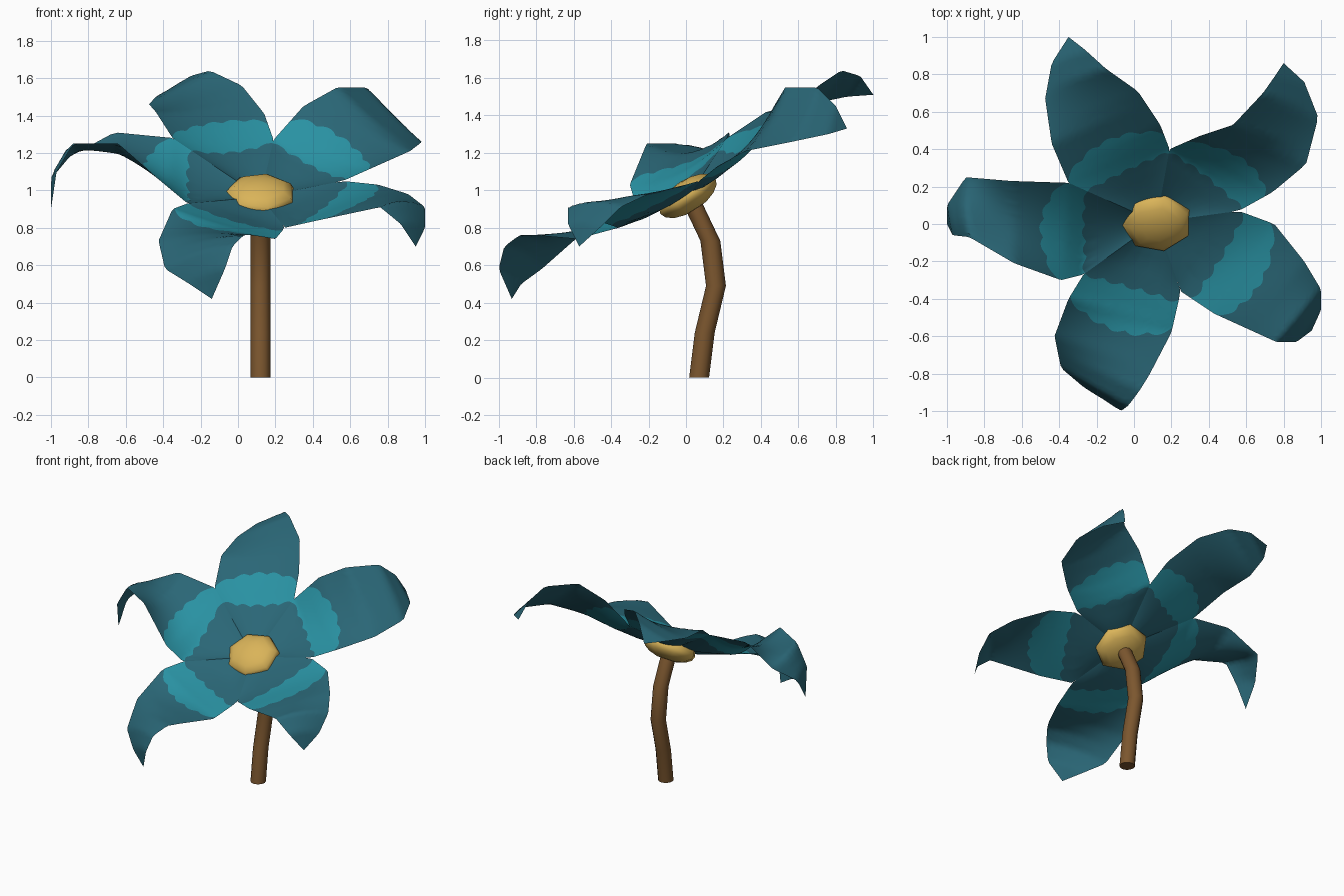
import bpy, bmesh, math
from mathutils import Vector, Matrix

cube = bpy.data.objects.get("Cube")
if cube:
    bpy.data.objects.remove(cube, do_unlink=True)


def material(name, rgb):
    mat = bpy.data.materials.new(name)
    mat.use_nodes = True
    color = (*rgb, 1.0)
    mat.diffuse_color = color
    mat.node_tree.nodes["Principled BSDF"].inputs["Base Color"].default_value = color
    return mat


DARK = material("dark teal", (0.023, 0.134, 0.182))
LIGHT = material("light teal", (0.022, 0.284, 0.362))
GOLD = material("gold", (0.7, 0.455, 0.1))
BROWN = material("brown", (0.2, 0.094, 0.028))


def finish(bm, name, mats, angle):
    mesh = bpy.data.meshes.new(name)
    bm.to_mesh(mesh)
    bm.free()
    obj = bpy.data.objects.new(name, mesh)
    bpy.context.scene.collection.objects.link(obj)
    for mat in mats:
        mesh.materials.append(mat)
    bpy.ops.object.select_all(action='DESELECT')
    obj.select_set(True)
    bpy.context.view_layer.objects.active = obj
    bpy.ops.object.shade_smooth_by_angle(angle=math.radians(angle))


def along(points, t):
    """Point at the fraction t of a polyline's length."""
    lengths = [(b - a).length for a, b in zip(points, points[1:])]
    rest = t * sum(lengths)
    for a, b, length in zip(points, points[1:], lengths):
        if rest <= length:
            return a.lerp(b, rest / length)
        rest -= length
    return points[-1].copy()


# Flower heart, and the notches where neighbouring petals meet
HEART = Vector((0.12, 0.01, 0.965))
BACK = (0.19, 0.40, 1.27)
RIGHT = (0.56, 0.07, 1.05)
FRONT = (0.25, -0.36, 0.80)
FRONT_LEFT = (-0.27, -0.27, 0.93)
BACK_LEFT = (-0.35, 0.22, 1.28)
COLS = 48
ROWS = (8, 8, 24)


def petal(name, edge_a, edge_b, tip, lifts):
    """Sheet between two edges, its middle lifted or cupped, with a scalloped light band."""
    a = [HEART] + [Vector(p) for p in edge_a] + [Vector(tip)]
    b = [HEART] + [Vector(p) for p in edge_b] + [Vector(tip)]
    stations = (0, *lifts, 0)

    def surface(u, t):
        p = along(a, t).lerp(along(b, t), u)
        place = t * (len(stations) - 1)
        k = min(int(place), len(stations) - 2)
        lift = stations[k] + (stations[k + 1] - stations[k]) * (place - k)
        p.z += lift * 4 * u * (1 - u)
        return p

    def reach(u, radius):
        low, high = 0.0, 0.85
        for _ in range(16):
            mid = (low + high) / 2
            if (surface(u, mid) - HEART).length < radius:
                low = mid
            else:
                high = mid
        return low

    bm = bmesh.new()
    columns = []
    for j in range(COLS + 1):
        u = j / COLS
        wave = 0.022 * abs(math.sin(u * math.pi * 5))
        side = (2 * u - 1) ** 2
        stops = (0.0, reach(u, 0.385 + 0.085 * side + wave),
                 reach(u, 0.63 - 0.02 * side + wave), 1.0)
        ts = [0.0]
        for start, end, count in zip(stops, stops[1:], ROWS):
            ts += [start + (end - start) * (k + 1) / count for k in range(count)]
        columns.append([bm.verts.new(surface(u, t)) for t in ts])
    for left, right in zip(columns, columns[1:]):
        for i in range(sum(ROWS)):
            face = bm.faces.new((left[i], right[i], right[i + 1], left[i + 1]))
            face.material_index = int(ROWS[0] <= i < ROWS[0] + ROWS[1])
    bmesh.ops.remove_doubles(bm, verts=bm.verts, dist=0.0001)
    finish(bm, name, (DARK, LIGHT), 60)


# Petals
petal("back_petal",
      [BACK_LEFT, (-0.44, 0.43, 1.42), (-0.475, 0.67, 1.46), (-0.44, 0.86, 1.5)],
      [BACK, (0.14, 0.53, 1.41), (0.02, 0.71, 1.56), (-0.15, 0.83, 1.64), (-0.26, 0.93, 1.61)],
      (-0.35, 1.0, 1.51), (-0.035, -0.045, -0.03, 0.0))
petal("back_left_petal",
      [BACK, (0.35, 0.47, 1.45), (0.53, 0.53, 1.55), (0.69, 0.7, 1.55), (0.76, 0.8, 1.45)],
      [RIGHT, (0.74, 0.17, 1.13), (0.92, 0.32, 1.21), (0.985, 0.57, 1.26), (0.91, 0.76, 1.3)],
      (0.8, 0.86, 1.33), (-0.035, -0.045, -0.03, 0.0))
petal("front_left_petal",
      [RIGHT, (0.75, 0.0, 1.03), (0.91, -0.2, 0.98), (1.0, -0.35, 0.91), (1.0, -0.46, 0.8)],
      [FRONT, (0.43, -0.48, 0.84), (0.76, -0.63, 0.91), (0.87, -0.63, 0.82)],
      (0.95, -0.57, 0.7), (-0.02, -0.01, 0.02, 0.03))
petal("front_petal",
      [FRONT, (0.2, -0.58, 0.74), (0.08, -0.81, 0.76), (0.03, -0.89, 0.76),
       (-0.03, -0.97, 0.7), (-0.07, -1.0, 0.58)],
      [FRONT_LEFT, (-0.35, -0.4, 0.9), (-0.425, -0.6, 0.73), (-0.39, -0.77, 0.58), (-0.26, -0.88, 0.5)],
      (-0.14, -0.93, 0.42), (-0.035, -0.02, 0.02, 0.03))
petal("right_petal",
      [FRONT_LEFT, (-0.39, -0.3, 1.03), (-0.64, -0.21, 1.25), (-0.88, -0.07, 1.25), (-0.97, -0.06, 1.1)],
      [BACK_LEFT, (-0.66, 0.23, 1.31), (-0.9, 0.25, 1.18), (-1.0, 0.1, 1.06)],
      (-1.0, 0.0, 0.9), (-0.04, -0.07, -0.07, 0.04))

# Domed seven-sided centre, tilted with the bloom
bm = bmesh.new()
bmesh.ops.create_uvsphere(bm, u_segments=7, v_segments=8, radius=1.0)
bm.transform(Matrix.Translation((0.12, 0.01, 0.97)) @ Matrix.Rotation(math.radians(33), 4, 'X')
             @ Matrix.Diagonal((0.195, 0.18, 0.085, 1.0)) @ Matrix.Rotation(math.radians(90), 4, 'Z'))
finish(bm, "flower_centre", (GOLD,), 80)

# Bent stem, lofted from level rings
bm = bmesh.new()
SIDES = 12
rings = []
for y, z in ((0.07, 0), (0.1, 0.24), (0.16, 0.49), (0.13, 0.73), (0.03, 0.94)):
    rings.append([bm.verts.new((0.12 + 0.053 * math.cos(k * math.tau / SIDES),
                                y + 0.053 * math.sin(k * math.tau / SIDES), z))
                  for k in range(SIDES)])
for low, high in zip(rings, rings[1:]):
    for k in range(SIDES):
        n = (k + 1) % SIDES
        bm.faces.new((low[k], low[n], high[n], high[k]))
bm.faces.new(rings[0][::-1])
bm.faces.new(rings[-1])
finish(bm, "stem", (BROWN,), 50)
